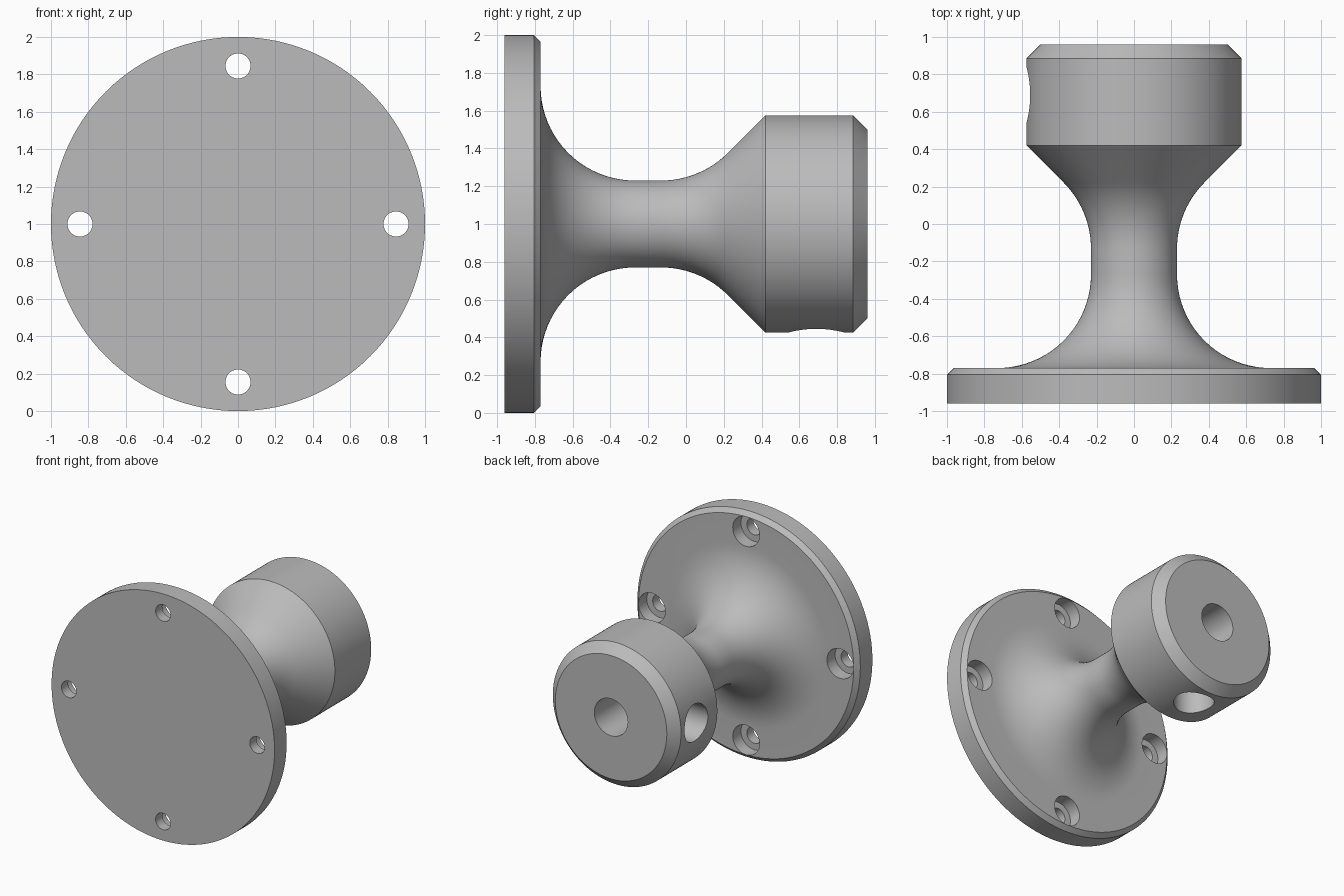
import bpy, bmesh, math
from mathutils import Vector

if "Cube" in bpy.data.objects:
    bpy.data.objects.remove(bpy.data.objects["Cube"])

CENTRE = Vector((0, 0, 1))

grey = bpy.data.materials.new("plain_grey")
grey.diffuse_color = (0.5, 0.5, 0.5, 1)
grey.use_nodes = True
grey.node_tree.nodes["Principled BSDF"].inputs["Base Color"].default_value = grey.diffuse_color


def lathe(name, profile, base, axis, segments):
    """Closed turned solid from (radius, height) points along an axis."""
    bm = bmesh.new()
    rings = []
    for r, h in profile:
        rings.append([bm.verts.new((r * math.cos(2 * math.pi * i / segments),
                                    r * math.sin(2 * math.pi * i / segments), h))
                      for i in range(segments)])
    for a, b in zip(rings, rings[1:]):
        for i in range(segments):
            j = (i + 1) % segments
            bm.faces.new((a[i], a[j], b[j], b[i]))
    bm.faces.new(rings[0][::-1])
    bm.faces.new(rings[-1])
    bm.transform(Vector(axis).to_track_quat('Z', 'Y').to_matrix().to_4x4())
    bmesh.ops.translate(bm, verts=bm.verts, vec=base)
    bmesh.ops.recalc_face_normals(bm, faces=bm.faces)
    mesh = bpy.data.meshes.new(name)
    bm.to_mesh(mesh)
    bm.free()
    mesh.materials.append(grey)
    obj = bpy.data.objects.new(name, mesh)
    bpy.context.collection.objects.link(obj)
    return obj


def arc(cr, ch, radius, start, end, steps):
    """Profile points on a circle, angles in degrees."""
    angles = [math.radians(start + (end - start) * i / steps) for i in range(steps + 1)]
    return [(cr + radius * math.cos(a), ch + radius * math.sin(a)) for a in angles]


# Turned body: chamfered flange, flared neck, cone and chamfered head
profile = [(1, -0.96), (1, -0.805), (0.965, -0.77)]
profile += arc(0.73, -0.27, 0.5, 270, 180, 20)
profile += arc(0.73, -0.132, 0.5, 180, 135, 12)
profile += [(0.575, 0.42), (0.575, 0.885), (0.5, 0.96)]
body = lathe("flanged_post", profile, CENTRE, (0, 1, 0), 128)

cutters = []

# Counterbored screw holes in the flange
screw = [(0.067, -0.1), (0.067, 0.085), (0.12, 0.085), (0.12, 0.4)]
for dx, dz in ((1, 0), (-1, 0), (0, 1), (0, -1)):
    base = CENTRE + Vector((0.845 * dx, -0.96, 0.845 * dz))
    cutters.append(lathe("screw_hole_cutter", screw, base, (0, 1, 0), 48))

# Blind sockets in the head: end, left side and underside
socket = [(0.15, 0), (0.15, 0.6)]
for offset, axis in (((0, 0.56, 0), (0, 1, 0)),
                     ((-0.2, 0.69, 0), (-1, 0, 0)),
                     ((0, 0.69, -0.2), (0, 0, -1))):
    cutters.append(lathe("socket_cutter", socket, CENTRE + Vector(offset), axis, 64))

bpy.context.view_layer.objects.active = body
body.select_set(True)
for cutter in cutters:
    cutter.hide_render = True
    mod = body.modifiers.new("hole", 'BOOLEAN')
    mod.operation = 'DIFFERENCE'
    mod.solver = 'EXACT'
    mod.object = cutter
    bpy.ops.object.modifier_apply(modifier=mod.name)
    bpy.data.objects.remove(cutter)

bpy.ops.object.select_all(action='DESELECT')
body.select_set(True)
bpy.ops.object.shade_smooth_by_angle(angle=math.radians(30))
